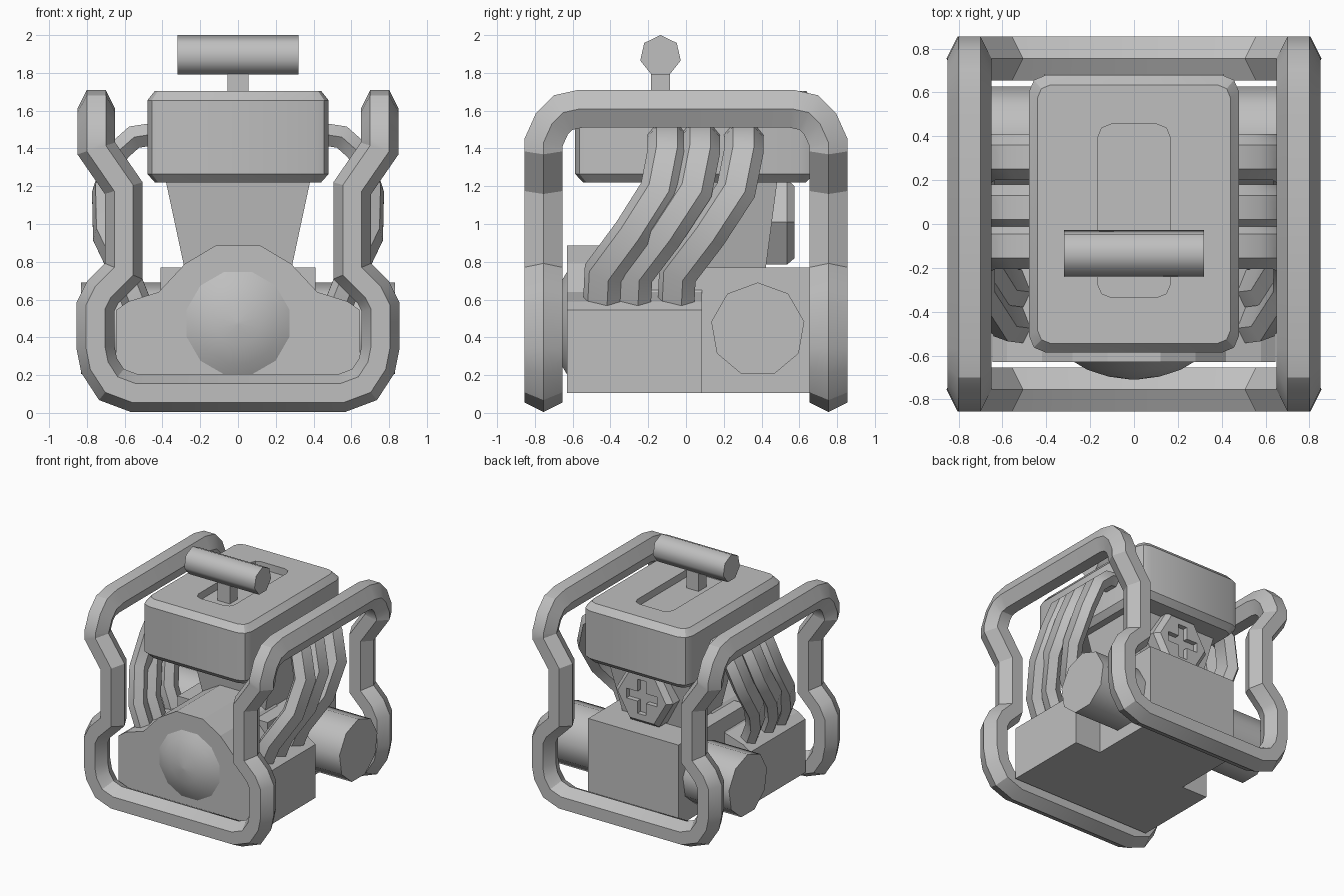
import bpy, bmesh, math
from mathutils import Vector as V

if "Cube" in bpy.data.objects:
    bpy.data.objects.remove(bpy.data.objects["Cube"])

grey = bpy.data.materials.new("plain_grey")
grey.use_nodes = True
COLOUR = (0.52, 0.52, 0.52, 1)
grey.diffuse_color = COLOUR
grey.node_tree.nodes["Principled BSDF"].inputs["Base Color"].default_value = COLOUR


def loft(name, rings, angle=0, caps=True):
    """Skin a list of equal-length point rings."""
    bm = bmesh.new()
    rows = [[bm.verts.new(p) for p in ring] for ring in rings]
    n = len(rows[0])
    for a, b in zip(rows, rows[1:]):
        for i in range(n):
            j = (i + 1) % n
            bm.faces.new((a[i], a[j], b[j], b[i]))
    if caps:
        bm.faces.new(rows[0])
        bm.faces.new(rows[-1])
    bmesh.ops.recalc_face_normals(bm, faces=bm.faces)
    mesh = bpy.data.meshes.new(name)
    bm.to_mesh(mesh)
    bm.free()
    mesh.materials.append(grey)
    ob = bpy.data.objects.new(name, mesh)
    bpy.context.collection.objects.link(ob)
    bpy.ops.object.select_all(action='DESELECT')
    ob.select_set(True)
    bpy.context.view_layer.objects.active = ob
    if angle:
        bpy.ops.object.shade_smooth_by_angle(angle=math.radians(angle))
    return ob


def sweep(path, ring):
    """Slide a section along a path, mitring it at every bend."""
    path = [V(p) for p in path]
    rings = [[path[0] + V(p) for p in ring]]
    for i in range(1, len(path)):
        d = (path[i] - path[i - 1]).normalized()
        e = (path[i + 1] - path[i]).normalized() if i + 1 < len(path) else d
        n = (d + e).normalized()
        rings.append([p + d * ((path[i] - p).dot(n) / d.dot(n)) for p in rings[-1]])
    return rings


def mirror(ob, x=True, y=False):
    m = ob.modifiers.new("mirror", 'MIRROR')
    m.use_axis = (x, y, False)


def rect(x, y0, y1, z):
    return [(-x, y0, z), (x, y0, z), (x, y1, z), (-x, y1, z)]


def rounded(x, y0, y1, r, z):
    """Rectangle with three points on each corner."""
    pts = []
    for k, (cx, cy) in enumerate([(x - r, y1 - r), (r - x, y1 - r),
                                  (r - x, y0 + r), (x - r, y0 + r)]):
        for s in range(3):
            a = math.pi / 2 * (k + s / 2)
            pts.append((cx + r * math.cos(a), cy + r * math.sin(a), z))
    return pts


def ngon(n, r, start):
    return [(r * math.cos(start + math.tau * i / n),
             r * math.sin(start + math.tau * i / n)) for i in range(n)]


def bar(name, n, r, half, y, z):
    """Cylinder along x with a corner on top."""
    return loft(name, [[(x, y + a, z + b) for a, b in ngon(n, r, math.pi / 2)]
                       for x in (-half, half)], 55)


# Tubular cage: one quarter, mirrored twice
side = [(0, .105), (.55, .105), (.67, .15), (.735, .25), (.755, .35), (.755, .56),
        (.715, .64), (.605, .75), (.605, 1.19), (.75, 1.4)]
path = [(x, -.755, z) for x, z in side]
path += [(.75, y, z) for y, z in [(-.755, 1.43), (-.71, 1.53), (-.65, 1.59),
                                  (-.56, 1.61), (0, 1.61)]]
tube = [(0, 0, .1), (0, .1, .05), (0, .1, -.05), (0, 0, -.1), (0, -.1, -.05), (0, -.1, .05)]
mirror(loft("cage", sweep(path, tube), 30, caps=False), y=True)

# Crankcase with a humped outline
half = [(.645, .105), (.645, .545), (.58, .59), (.42, .64), (.28, .79), (.12, .885)]
outline = half + [(-x, z) for x, z in reversed(half)]
loft("crankcase", [[(x, y, z) for x, z in outline] for y in (-.63, .085)])
loft("rear_block", [rect(.41, -.2, .685, z) for z in (.105, .77)])
loft("neck", [rect(.28, -.05, .42, .75), rect(.385, -.1, .485, 1.24)])

# Domed front cover
loft("front_cover", [[(a, y, .475 + b) for a, b in ngon(12, r, math.pi / 12)]
                     for r, y in ((.29, -.625), (.22, -.665), (.12, -.696), (.01, -.71))], 60)

# Cross cylinder, lever stem and grip
bar("cross_cylinder", 9, .25, .83, .38, .44)
bar("grip", 7, .11, .32, -.135, 1.89)
loft("grip_stem", [rect(.055, -.185, -.085, z) for z in (1.62, 1.81)])

# Tank with bevelled rims and a sunken top panel
loft("tank", [rounded(.44, -.545, .635, .06, 1.22),
              rounded(.48, -.587, .68, .08, 1.265),
              rounded(.48, -.587, .68, .08, 1.655),
              rounded(.44, -.545, .635, .06, 1.705),
              rounded(.165, -.335, .455, .06, 1.705),
              rounded(.165, -.335, .455, .06, 1.645)], 30)

# Three curved pipes on each side
heights = [(.42, 1.48), (.55, 1.46), (.64, 1.38), (.705, 1.18), (.7, .95), (.6, .74), (.52, .54)]
section = [(0, .105, 0), (0, .055, .06), (0, -.055, .06),
           (0, -.105, 0), (0, -.055, -.06), (0, .055, -.06)]
drift = [0, 0, 0, -.04, -.19, -.35, -.36]
for name, y, bend in (("front_pipe", -.1, .97), ("middle_pipe", .075, 1), ("rear_pipe", .305, 1)):
    points = [(x, y + d * bend, z) for (x, z), d in zip(heights, drift)]
    mirror(loft(name, sweep(points, section), 40))

# Hexagonal rear cap with a cross-shaped recess
cap = loft("rear_cap", [[(a, y, 1.01 + b) for a, b in ngon(6, r, 0)]
                        for r, y in ((.26, .38), (.26, .535), (.22, .575))])
w, l = .04, .14
quarter = [(l, -w), (l, w), (w, w)]
plus = []
for k in range(4):
    for a, b in quarter:
        for _ in range(k):
            a, b = -b, a
        plus.append((a, b))
cutter = loft("cross_cutter", [[(a, y, 1.01 + b) for a, b in plus] for y in (.535, .65)])
cutter.hide_render = True
cut = cap.modifiers.new("cross", 'BOOLEAN')
cut.operation = 'DIFFERENCE'
cut.object = cutter
bpy.context.view_layer.objects.active = cap
bpy.ops.object.modifier_apply(modifier=cut.name)
bpy.data.objects.remove(cutter)
